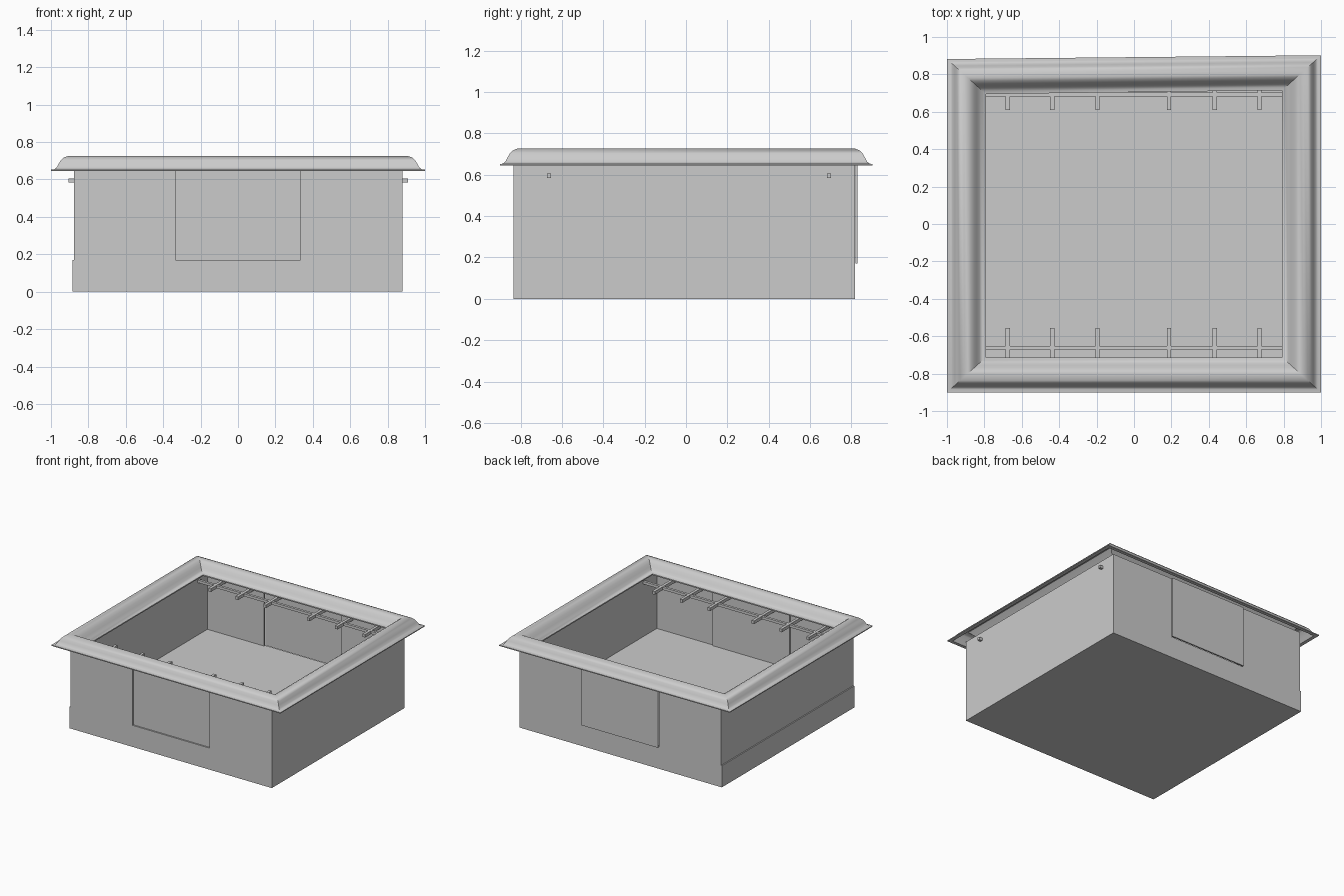
import bpy, bmesh

if "Cube" in bpy.data.objects:
    bpy.data.objects.remove(bpy.data.objects["Cube"])


def finish(name, bm):
    bmesh.ops.recalc_face_normals(bm, faces=bm.faces)
    mesh = bpy.data.meshes.new(name)
    bm.to_mesh(mesh)
    bm.free()
    ob = bpy.data.objects.new(name, mesh)
    bpy.context.collection.objects.link(ob)
    return ob


def box(name, x, y, z):
    """Box from (min, max) pairs."""
    bm = bmesh.new()
    bmesh.ops.create_cube(bm, size=1)
    for v in bm.verts:
        v.co = [lo + (c + 0.5) * (hi - lo) for c, (lo, hi) in zip(v.co, (x, y, z))]
    return finish(name, bm)


FLOOR, TOP = 0.17, 0.655
FRONT, BACK = -0.835, 0.817

# Raised floor block; sticks out a touch on the left below the wall
box("base_block", (-0.885, 0.88), (FRONT, BACK), (0, FLOOR))

# Side walls
box("left_wall", (-0.876, -0.83), (FRONT, BACK), (FLOOR, TOP))
box("right_wall", (0.83, 0.88), (FRONT, BACK), (FLOOR, TOP))

# Front and back walls, each split around a central opening with a thin panel
for side, y0, y1 in (("front", FRONT, FRONT + 0.013), ("back", BACK - 0.013, BACK)):
    box(side + "_wall_left", (-0.83, -0.335), (y0, y1), (FLOOR, TOP))
    box(side + "_wall_right", (0.335, 0.83), (y0, y1), (FLOOR, TOP))
box("front_panel", (-0.335, 0.335), (-0.824, -0.812), (FLOOR, TOP))
box("back_panel", (-0.335, 0.335), (0.819, 0.83), (FLOOR, TOP))

# Support bars through the side walls, with prongs pointing inward
for side, y, tip, wall in (("front", -0.662, -0.555, FRONT + 0.01),
                           ("back", 0.692, 0.61, BACK - 0.01)):
    box(side + "_bar", (-0.905, 0.908), (y - 0.01, y + 0.01), (0.585, 0.606))
    for i, x in enumerate((-0.675, -0.437, -0.195, 0.188, 0.432, 0.672)):
        box(f"{side}_prong_{i + 1}", (x - 0.011, x + 0.011),
            (min(tip, wall), max(tip, wall)), (0.583, 0.608))

# Rim: moulded hollow profile (inset from outer edge, height), mitred at the corners
outer = [(0, 0.645), (0, 0.652), (0.017, 0.654), (0.030, 0.664), (0.041, 0.684),
         (0.053, 0.703), (0.070, 0.718), (0.092, 0.726), (0.112, 0.726),
         (0.130, 0.717), (0.146, 0.702), (0.160, 0.683), (0.174, 0.668), (0.190, 0.656),
         (0.208, 0.652), (0.208, 0.643)]
inner = [(0.178, 0.643), (0.150, 0.680), (0.112, 0.714), (0.090, 0.714),
         (0.066, 0.702), (0.045, 0.672), (0.028, 0.645)]
corners = [(-1, -0.9, 1, 1), (1, -0.9, -1, 1), (1, 0.902, -1, -1), (-1, 0.882, 1, -1)]
bm = bmesh.new()
rings = []
for cx, cy, sx, sy in corners:
    rings.append([bm.verts.new((cx + sx * d, cy + sy * d * 0.9, z)) for d, z in outer + inner])
n = len(rings[0])
for k in range(4):
    a, b = rings[k], rings[(k + 1) % 4]
    for i in range(n):
        j = (i + 1) % n
        bm.faces.new((a[i], b[i], b[j], a[j]))
rim = finish("moulded_rim", bm)
bpy.context.view_layer.objects.active = rim
rim.select_set(True)
bpy.ops.object.shade_smooth_by_angle(angle=0.6)
